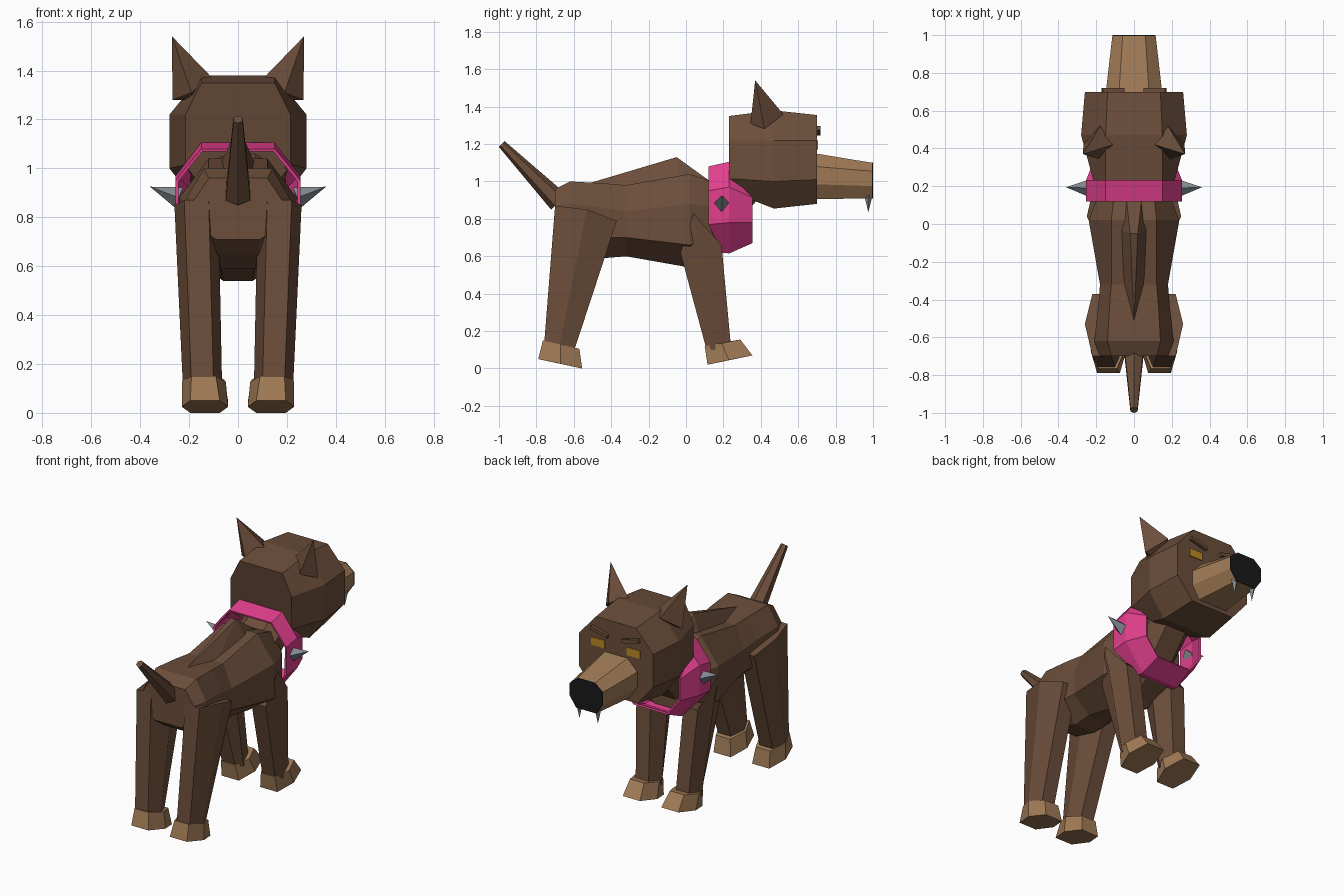
import bpy, bmesh, math
from mathutils import Vector


def material(name, rgb):
    m = bpy.data.materials.new(name)
    m.diffuse_color = (*rgb, 1)
    return m


FUR = material("brown fur", (0.15, 0.076, 0.043))
TAN = material("tan fur", (0.36, 0.2, 0.095))
PINK = material("pink collar", (0.76, 0.05, 0.27))
STEEL = material("grey steel", (0.22, 0.26, 0.28))
BLACK = material("black nose", (0.01, 0.01, 0.01))
AMBER = material("amber eye", (0.5, 0.25, 0.015))


def finish(name, bm, mat):
    bmesh.ops.recalc_face_normals(bm, faces=bm.faces[:])
    me = bpy.data.meshes.new(name)
    bm.to_mesh(me)
    bm.free()
    me.materials.append(mat)
    ob = bpy.data.objects.new(name, me)
    bpy.context.collection.objects.link(ob)
    return ob


def loft(name, rings, mat, caps=True):
    """Skin equal-sized rings of points."""
    bm = bmesh.new()
    vs = [[bm.verts.new(p) for p in r] for r in rings]
    n = len(vs[0])
    for a, b in zip(vs, vs[1:]):
        for i in range(n):
            bm.faces.new((a[i], a[(i + 1) % n], b[(i + 1) % n], b[i]))
    if caps:
        bm.faces.new(vs[0])
        bm.faces.new(vs[-1])
    return finish(name, bm, mat)


def hull(name, pts, mat):
    bm = bmesh.new()
    for p in pts:
        bm.verts.new(p)
    bmesh.ops.convex_hull(bm, input=bm.verts[:])
    return finish(name, bm, mat)


def octo(half):
    """Mirror half a section (top to bottom, x y z) into a closed ring."""
    return list(half) + [(-x, y, z) for x, y, z in reversed(half)]


def hexa(s, cx, rx, fx, rear, mid, front):
    """Hexagonal leg section; rear, mid and front are (y, z)."""
    return [(s * (cx + d), *p) for d, p in (
        (rx, mid), (fx, front), (-fx, front), (-rx, mid), (-fx, rear), (fx, rear))]


def cone(name, base, tip, r1, r2, sides, mat, turn=0.0):
    base, tip = Vector(base), Vector(tip)
    q = (tip - base).to_track_quat('Z', 'Y')
    bm = bmesh.new()
    bmesh.ops.create_cone(bm, cap_ends=True, segments=sides, radius1=r1, radius2=r2,
                          depth=(tip - base).length)
    for v in bm.verts:
        c, s = math.cos(turn), math.sin(turn)
        p = Vector((v.co.x * c - v.co.y * s, v.co.x * s + v.co.y * c, v.co.z))
        v.co = q @ p + (base + tip) / 2
    return finish(name, bm, mat)


def box(name, loc, size, mat, tilt=0.0):
    bm = bmesh.new()
    bmesh.ops.create_cube(bm, size=1)
    for v in bm.verts:
        v.co = Vector(v.co[i] * size[i] for i in range(3))
    ob = finish(name, bm, mat)
    ob.location = loc
    ob.rotation_euler.y = tilt
    return ob


# Body: y, top half width, top z, side half width, upper side z, lower side z, bottom half width, bottom z
loft("body", [octo([(a, y, b), (c, y, d), (c, y, e), (f, y, g)]) for y, a, b, c, d, e, f, g in (
    (-0.70, 0.12, 0.96, 0.18, 0.87, 0.77, 0.09, 0.71),
    (-0.62, 0.14, 1.00, 0.21, 0.88, 0.73, 0.08, 0.65),
    (-0.44, 0.13, 0.99, 0.19, 0.86, 0.70, 0.07, 0.59),
    (-0.32, 0.12, 0.98, 0.18, 0.84, 0.70, 0.07, 0.60),
    (0.02, 0.12, 1.04, 0.24, 0.88, 0.66, 0.06, 0.54),
    (0.20, 0.10, 0.98, 0.17, 0.86, 0.70, 0.07, 0.62))], FUR)

# Raised ridge along the back
hull("back_ridge", [(0, -0.52, 0.99)] + [(s * x, y, z) for s in (1, -1) for x, y, z in (
    (0.02, -0.05, 1.13), (0.06, -0.30, 0.97), (0.07, -0.03, 1.02), (0.04, 0.13, 1.0))], FUR)

# Neck
loft("neck", [octo([(0.07, 0.12, 0.98), (0.14, 0.12, 0.9), (0.14, 0.14, 0.76), (0.07, 0.17, 0.66)]),
              octo([(0.07, 0.30, 1.08), (0.14, 0.30, 1.02), (0.14, 0.34, 0.96), (0.07, 0.38, 0.90)])], FUR)

# Head
loft("head", [
    octo([(0.15, 0.23, 1.35), (0.215, 0.23, 1.22), (0.215, 0.23, 1.015), (0.14, 0.33, 0.91)]),
    octo([(0.15, 0.47, 1.38), (0.28, 0.47, 1.22), (0.28, 0.47, 1.0), (0.17, 0.47, 0.855)]),
    octo([(0.14, 0.70, 1.355), (0.26, 0.70, 1.22), (0.26, 0.70, 1.01), (0.15, 0.70, 0.88)])], FUR)

# Muzzle with a black end plate
muzzle_end = [(0.06, 1.10), (0.115, 1.055), (0.115, 0.975), (0.07, 0.91)]
loft("muzzle", [
    octo([(0.08, 0.69, 1.15), (0.15, 0.69, 1.08), (0.15, 0.69, 0.985), (0.10, 0.69, 0.905)]),
    octo([(x, 0.994, z) for x, z in muzzle_end])], TAN)
loft("nose", [octo([(x, y, z) for x, z in muzzle_end]) for y in (0.994, 1.0)], BLACK)

# Tail
cone("tail", (0, -0.68, 0.89), (0, -0.985, 1.2), 0.058, 0.022, 6, FUR)

# Collar: open faceted band, flaring down and forward
band = [(0.15, 0.12, 1.08), (0.20, 0.12, 1.02), (0.255, 0.12, 0.95), (0.255, 0.12, 0.77), (0.13, 0.19, 0.62)]
middle = [(0.15, 0.23, 1.105), (0.20, 0.23, 1.04), (0.255, 0.23, 0.97), (0.255, 0.23, 0.78), (0.13, 0.23, 0.615)]
lip = [(0.15, 0.232, 1.104), (0.20, 0.235, 1.035), (0.205, 0.355, 0.915), (0.205, 0.355, 0.78), (0.12, 0.355, 0.67)]
collar = loft("collar", [octo(band), octo(middle), octo(lip)], PINK, caps=False)
shell = collar.modifiers.new("thickness", 'SOLIDIFY')
shell.thickness = 0.012

for s, side in ((1, "right"), (-1, "left")):
    # Legs and paws
    loft(f"rear_leg_{side}", [
        hexa(s, 0.145, 0.08, 0.045, (-0.76, 0.11), (-0.68, 0.10), (-0.60, 0.09)),
        hexa(s, 0.17, 0.09, 0.05, (-0.70, 0.87), (-0.53, 0.85), (-0.37, 0.79))], FUR)
    loft(f"rear_paw_{side}", [
        hexa(s, 0.135, 0.095, 0.06, (-0.79, 0.05), (-0.67, 0.025), (-0.555, 0.0)),
        hexa(s, 0.14, 0.09, 0.05, (-0.765, 0.15), (-0.67, 0.128), (-0.57, 0.105))], TAN)
    loft(f"front_leg_{side}", [
        hexa(s, 0.14, 0.075, 0.045, (0.11, 0.10), (0.15, 0.10), (0.24, 0.12)),
        hexa(s, 0.165, 0.085, 0.05, (-0.03, 0.62), (0.04, 0.83), (0.19, 0.66))], FUR)
    loft(f"front_paw_{side}", [
        hexa(s, 0.135, 0.095, 0.06, (0.115, 0.02), (0.23, 0.045), (0.355, 0.07)),
        hexa(s, 0.14, 0.085, 0.05, (0.10, 0.12), (0.19, 0.135), (0.29, 0.155))], TAN)

    # Ear
    hull(f"ear_{side}", [(s * x, y, z) for x, y, z in (
        (0.27, 0.37, 1.54), (0.11, 0.42, 1.375), (0.19, 0.345, 1.31),
        (0.268, 0.42, 1.28), (0.18, 0.52, 1.36), (0.18, 0.42, 1.28))], FUR)

    # Eye and slanted brow
    box(f"eye_{side}", (s * 0.125, 0.702, 1.195), (0.095, 0.008, 0.05), AMBER)
    box(f"brow_{side}", (s * 0.11, 0.708, 1.27), (0.12, 0.024, 0.022), FUR, -s * 0.25)

    # Fang and collar spike
    cone(f"fang_{side}", (s * 0.065, 0.975, 0.925), (s * 0.065, 0.975, 0.835), 0.022, 0, 4, STEEL)
    cone(f"collar_spike_{side}", (s * 0.24, 0.19, 0.88), (s * 0.36, 0.195, 0.925), 0.045, 0, 4, STEEL)
